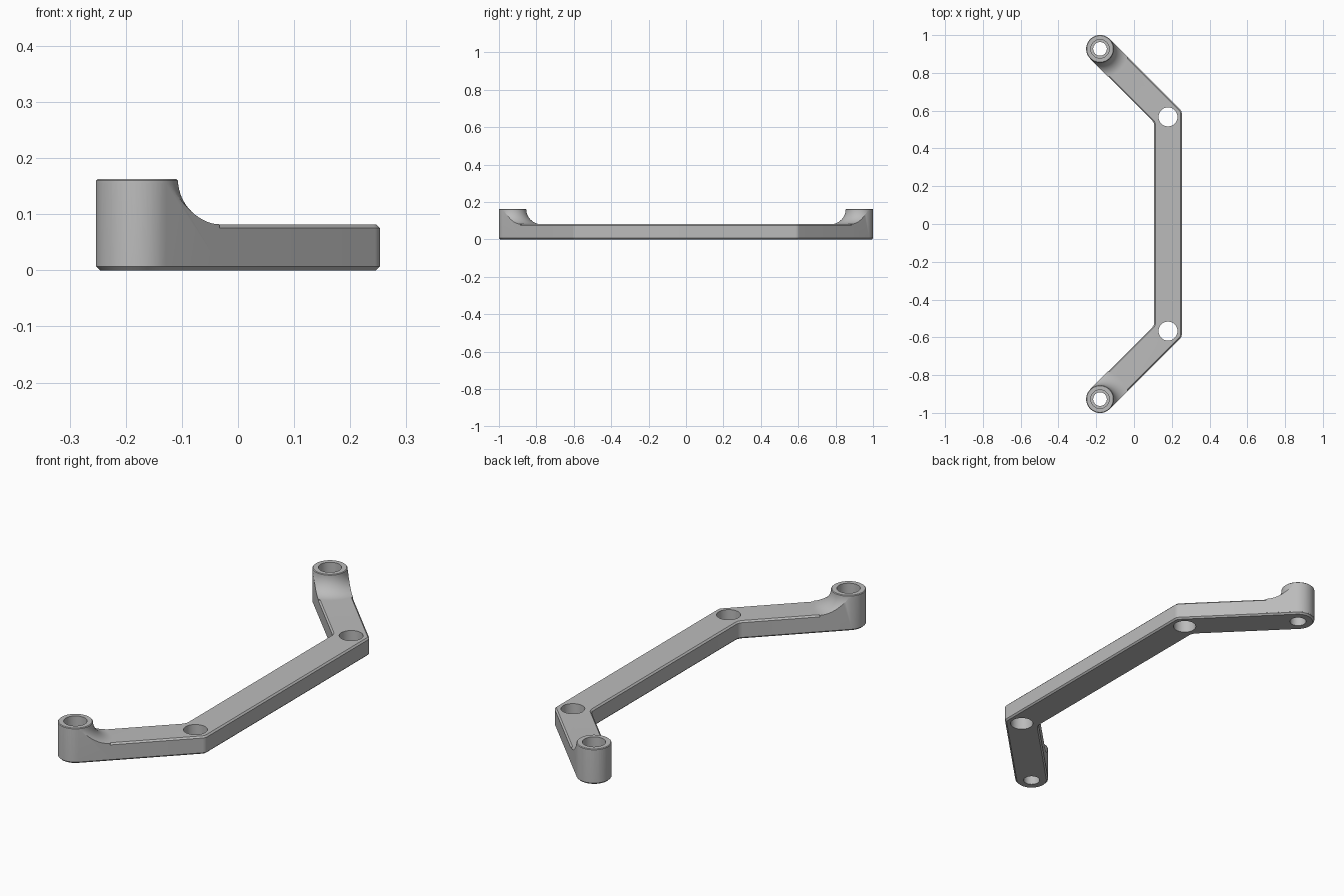
import bpy, bmesh
from math import sin, cos, pi, radians, sqrt
from mathutils import Vector, Matrix

cube = bpy.data.objects.get("Cube")
if cube:
    bpy.data.objects.remove(cube, do_unlink=True)

HALF_W, BAR_H, BOSS_H = 0.073, 0.082, 0.163
ELBOW, TIP = (0.18, 0.567), (-0.18, 0.927)
CHAMFER, FLARE = 0.007, 0.08

grey = bpy.data.materials.new("plain grey")
grey.use_nodes = True
grey.diffuse_color = (0.5, 0.5, 0.5, 1)
grey.node_tree.nodes["Principled BSDF"].inputs["Base Color"].default_value = (0.5, 0.5, 0.5, 1)


def make_object(name, bm):
    bmesh.ops.recalc_face_normals(bm, faces=bm.faces)
    mesh = bpy.data.meshes.new(name)
    bm.to_mesh(mesh)
    bm.free()
    mesh.materials.append(grey)
    obj = bpy.data.objects.new(name, mesh)
    bpy.context.collection.objects.link(obj)
    return obj


def prism(name, outline, z0, z1, chamfer=0):
    bm = bmesh.new()
    base = bm.faces.new([bm.verts.new((x, y, z0)) for x, y in outline])
    top = bmesh.ops.extrude_face_region(bm, geom=[base])["geom"]
    bmesh.ops.translate(bm, vec=(0, 0, z1 - z0), verts=[v for v in top if isinstance(v, bmesh.types.BMVert)])
    if chamfer:
        rims = [e for e in bm.edges if abs(e.verts[0].co.z - e.verts[1].co.z) < 1e-6]
        bmesh.ops.bevel(bm, geom=rims, offset=chamfer, segments=1, affect='EDGES')
    return make_object(name, bm)


def lathe(name, profile, centre, steps=64):
    # Closed solid of revolution; profile runs from bottom to top as (radius, z)
    bm = bmesh.new()
    rings = [[bm.verts.new((centre[0] + r * cos(2 * pi * i / steps),
                            centre[1] + r * sin(2 * pi * i / steps), z))
              for i in range(steps)] for r, z in profile]
    for a, b in zip(rings, rings[1:]):
        for i in range(steps):
            j = (i + 1) % steps
            bm.faces.new((a[i], a[j], b[j], b[i]))
    bm.faces.new(rings[0][::-1])
    bm.faces.new(rings[-1])
    return make_object(name, bm)


def combine(target, tool, operation):
    mod = target.modifiers.new(operation.lower(), 'BOOLEAN')
    mod.operation, mod.solver, mod.object = operation, 'EXACT', tool
    bpy.context.view_layer.objects.active = target
    bpy.ops.object.modifier_apply(modifier=mod.name)
    bpy.data.objects.remove(tool, do_unlink=True)


def arc(centre, radius, start, end, steps):
    return [(centre[0] + radius * cos(radians(start + (end - start) * i / steps)),
             centre[1] + radius * sin(radians(start + (end - start) * i / steps)))
            for i in range(steps + 1)]


def elbow_arc(side, radius):
    # Rounded corner on the outer (+1) or inner (-1) side of the upper elbow
    reach = side * (HALF_W - radius) if side > 0 else -(HALF_W + radius)
    corner = (ELBOW[0] + reach, ELBOW[1] + reach * sin(pi / 8) / cos(pi / 8))
    return arc(corner, side * radius if side > 0 else radius, 0, 45, 6)


# Bent bar with rounded ends and chamfered rims
outer = elbow_arc(1, 0.03)
inner = elbow_arc(-1, 0.04)
upper = outer + arc(TIP, HALF_W, 45, 225, 24) + inner[::-1]
outline = upper + [(x, -y) for x, y in reversed(upper)]
body = prism("bent_bar", outline, 0, BAR_H, CHAMFER)

# Raised end bosses whose flare is trimmed to the width of the arm
flare = [(HALF_W + FLARE * (1 - cos(t)), BAR_H + FLARE * (1 - sin(t)))
         for t in [pi / 2 * (1 - i / 14) for i in range(15)]]
flare = [(r, z) for r, z in flare if z < BOSS_H - 0.004]
boss_profile = [(flare[0][0], 0.01)] + flare + [(HALF_W, BOSS_H - 0.003), (HALF_W - 0.003, BOSS_H)]
for side in (1, -1):
    centre = (TIP[0], side * TIP[1])
    boss = lathe("end_boss", boss_profile, centre, 96)
    w = HALF_W + 0.0004
    slot = arc(TIP, w, 45, 225, 24)
    d = 0.3 * sqrt(0.5)
    slot += [(slot[-1][0] + d, slot[-1][1] - d), (slot[0][0] + d, slot[0][1] - d)]
    trim = prism("arm_trim", [(x, side * y) for x, y in slot], 0.009, 0.3)
    combine(boss, trim, 'INTERSECT')
    combine(body, boss, 'UNION')

# Plain holes at the elbows, stepped holes through the bosses
for side in (1, -1):
    combine(body, lathe("elbow_hole", [(0.05, -0.1), (0.05, 0.3)], (ELBOW[0], side * ELBOW[1])), 'DIFFERENCE')
    stepped = [(0.036, -0.1), (0.036, 0.05), (0.049, 0.05), (0.049, 0.3)]
    combine(body, lathe("boss_hole", stepped, (TIP[0], side * TIP[1])), 'DIFFERENCE')

body.name = "bent_bracket"
bpy.ops.object.select_all(action='DESELECT')
body.select_set(True)
bpy.context.view_layer.objects.active = body
bpy.ops.object.shade_smooth_by_angle(angle=radians(30))
